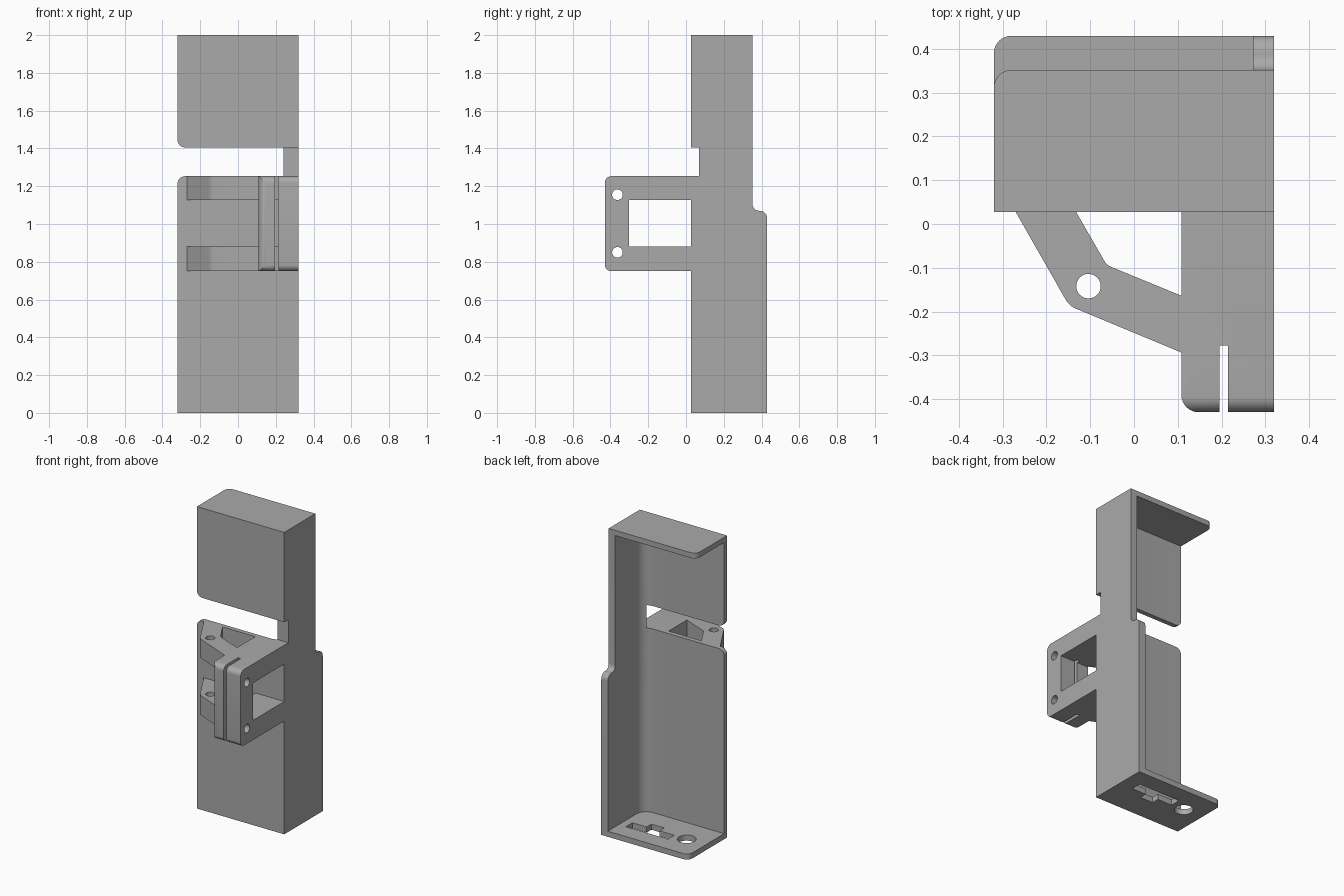
import bpy
import bmesh
import math
from mathutils import Vector

cube = bpy.data.objects.get("Cube")
if cube:
    bpy.data.objects.remove(cube, do_unlink=True)

grey = bpy.data.materials.new("plain_grey")
grey.use_nodes = True
grey.diffuse_color = (0.4, 0.4, 0.4, 1)
grey.node_tree.nodes["Principled BSDF"].inputs["Base Color"].default_value = (0.4, 0.4, 0.4, 1)

W = 0.32            # half width of the tray
FRONT = 0.027       # outer face of the front panel
INNER = 0.058       # inner face of the front panel
LOW, HIGH = 0.75, 1.253   # bracket bottom and top


def rounded(points, steps=8):
    """Turn (a, b, radius) corners into arcs; corners without radius stay sharp."""
    out = []
    for i, p in enumerate(points):
        c = Vector(p[:2])
        if len(p) == 2:
            out.append(c)
            continue
        u = (Vector(points[i - 1][:2]) - c).normalized()
        v = (Vector(points[(i + 1) % len(points)][:2]) - c).normalized()
        half = u.angle(v) / 2
        centre = c + (u + v).normalized() * p[2] / math.sin(half)
        start = c + u * p[2] / math.tan(half) - centre
        end = c + v * p[2] / math.tan(half) - centre
        turn = math.atan2(start.x * end.y - start.y * end.x, start.dot(end))
        for k in range(steps + 1):
            t = turn * k / steps
            out.append(centre + Vector((start.x * math.cos(t) - start.y * math.sin(t),
                                        start.x * math.sin(t) + start.y * math.cos(t))))
    return out


def prism(name, axis, points, lo, hi):
    """Extrude a profile along an axis: x uses (y, z), y uses (x, z), z uses (x, y)."""
    place = {"x": lambda p, h: (h, p.x, p.y),
             "y": lambda p, h: (p.x, h, p.y),
             "z": lambda p, h: (p.x, p.y, h)}[axis]
    bm = bmesh.new()
    outline = rounded(points)
    rings = [[bm.verts.new(place(p, h)) for p in outline] for h in (lo, hi)]
    for ring in rings:
        bm.faces.new(ring)
    for i in range(len(outline)):
        bm.faces.new((rings[0][i - 1], rings[0][i], rings[1][i], rings[1][i - 1]))
    bmesh.ops.recalc_face_normals(bm, faces=bm.faces)
    mesh = bpy.data.meshes.new(name)
    bm.to_mesh(mesh)
    bm.free()
    mesh.materials.append(grey)
    obj = bpy.data.objects.new(name, mesh)
    bpy.context.collection.objects.link(obj)
    return obj


def rect(a0, a1, b0, b1):
    return [(a0, b0), (a1, b0), (a1, b1), (a0, b1)]


def circle(a, b, r, n=32):
    return [(a + r * math.cos(math.tau * k / n), b + r * math.sin(math.tau * k / n))
            for k in range(n)]


def combine(obj, tool, operation="DIFFERENCE"):
    tool.hide_render = True
    mod = obj.modifiers.new("combine", "BOOLEAN")
    mod.operation = operation
    mod.solver = "EXACT"
    mod.object = tool
    bpy.context.view_layer.objects.active = obj
    bpy.ops.object.modifier_apply(modifier=mod.name)
    bpy.data.objects.remove(tool, do_unlink=True)


def round_edges(obj, rule, radius):
    bm = bmesh.new()
    bm.from_mesh(obj.data)
    edges = [e for e in bm.edges if rule(e.verts[0].co, e.verts[1].co)]
    bmesh.ops.bevel(bm, geom=edges, offset=radius, segments=8, profile=0.5, affect="EDGES")
    bm.to_mesh(obj.data)
    bm.free()


# Tray: stepped side profile, hollowed from the back and the open side
tray = prism("tray", "x", [(FRONT, 0), (0.43, 0), (0.43, 1.07, 0.04), (0.352, 1.07, 0.035),
                           (0.352, 2), (FRONT, 2)], -W, W)
combine(tray, prism("cavity", "z", [(-1, INNER), (0.272, INNER, 0.07), (0.272, 1), (-1, 1)],
                    0.037, 1.965))
combine(tray, prism("slot", "x", rect(-0.1, 0.07, HIGH, 1.405), -1, 1))


def tray_corner(a, b):
    """Free corners of the floor, the roof and both front panels."""
    if max(abs(a.x + W), abs(b.x + W)) > 0.001:
        return False
    along = (b - a).normalized()
    if abs(along.z) > 0.99:
        return a.y > 0.3
    return abs(along.y) > 0.99 and min(abs(a.z - HIGH), abs(a.z - 1.405)) < 0.001


round_edges(tray, tray_corner, 0.04)

# Floor openings: stepped port and round hole
combine(tray, prism("port", "z", [(-0.087, 0.315), (-0.087, 0.247), (0.02, 0.247), (0.02, 0.197),
                                  (0.115, 0.197), (0.115, 0.247), (0.22, 0.247), (0.22, 0.315)],
                    -0.1, 0.1))
combine(tray, prism("round_hole", "z", circle(-0.18, 0.25, 0.057), -0.1, 0.1))

# Bracket: rounded clamp block joined with the angled arm
bracket = prism("bracket", "x", [(-0.43, LOW, 0.035), (FRONT, LOW), (FRONT, HIGH),
                                 (-0.43, HIGH, 0.035)], 0.108, W)
combine(bracket, prism("block_plan", "z", [(0.108, -0.43, 0.04), (0.5, -0.43), (0.5, 0.3),
                                           (0.108, 0.3)], 0.5, 1.5), "INTERSECT")
arm = prism("arm", "z", [(-0.27, FRONT), (-0.148, -0.187, 0.05), (0.15, -0.311), (0.15, -0.181),
                         (-0.062, -0.094, 0.03), (-0.132, FRONT)], LOW, HIGH)
combine(bracket, arm, "UNION")

# Bracket openings: window, clamp slit, arm hole and two screw holes
combine(bracket, prism("window", "x", rect(-0.302, 0.2, 0.88, 1.127), -1, 1))
combine(bracket, prism("slit", "z", rect(0.195, 0.215, -1, -0.277), 0.5, 1.5))
combine(bracket, prism("arm_hole", "z", circle(-0.104, -0.142, 0.028), 0.5, 1.5))
for z in (0.85, 1.155):
    combine(bracket, prism("screw_hole", "x", circle(-0.363, z, 0.028), -1, 1))

# Smooth the rounded faces, keep the real corners sharp
bpy.ops.object.select_all(action="DESELECT")
for obj in (tray, bracket):
    obj.select_set(True)
    bpy.context.view_layer.objects.active = obj
bpy.ops.object.shade_smooth_by_angle(angle=math.radians(30))
